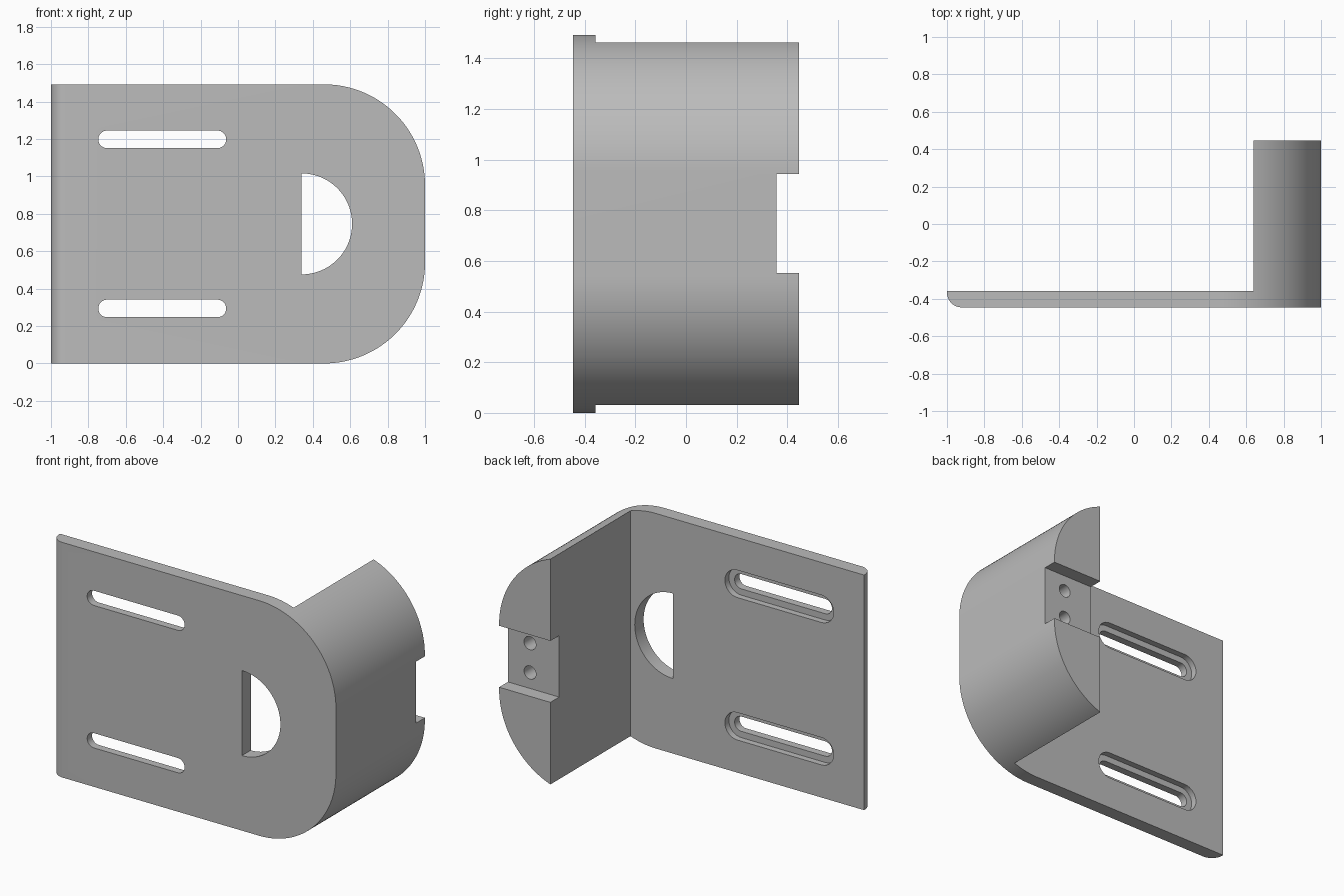
import bpy, bmesh
from math import sin, cos, pi
from mathutils import Vector

if "Cube" in bpy.data.objects:
    bpy.data.objects.remove(bpy.data.objects["Cube"], do_unlink=True)

FRONT, BACK, PLATE_BACK = -0.446, 0.446, -0.357
HEIGHT, MID = 1.492, 0.746
R = 0.54            # big corner radius
BLOCK_X = 0.64      # inner face of the block

grey = bpy.data.materials.new("grey metal")
grey.use_nodes = True
grey.diffuse_color = (0.5, 0.5, 0.5, 1)
grey.node_tree.nodes["Principled BSDF"].inputs["Base Color"].default_value = (0.5, 0.5, 0.5, 1)


def arc(cx, cy, r, start, end, n=32):
    angles = [start + (end - start) * i / n for i in range(n + 1)]
    return [(cx + r * cos(a), cy + r * sin(a)) for a in angles]


def prism(name, outline, place, low, high):
    """Extrude a 2D outline from low to high; place maps (u, v, depth) to xyz."""
    bm = bmesh.new()
    face = bm.faces.new([bm.verts.new(place(u, v, low)) for u, v in outline])
    moved = bmesh.ops.extrude_face_region(bm, geom=[face])["geom"]
    shift = Vector(place(0, 0, high)) - Vector(place(0, 0, low))
    bmesh.ops.translate(bm, vec=shift, verts=[g for g in moved if isinstance(g, bmesh.types.BMVert)])
    bmesh.ops.recalc_face_normals(bm, faces=bm.faces[:])
    mesh = bpy.data.meshes.new(name)
    bm.to_mesh(mesh)
    bm.free()
    mesh.materials.append(grey)
    obj = bpy.data.objects.new(name, mesh)
    bpy.context.collection.objects.link(obj)
    return obj


def along_y(u, v, d):
    return (u, d, v)


def along_z(u, v, d):
    return (u, v, d)


def combine(target, tool, operation):
    mod = target.modifiers.new(operation, 'BOOLEAN')
    mod.operation, mod.solver, mod.object = operation, 'EXACT', tool
    bpy.context.view_layer.objects.active = target
    bpy.ops.object.modifier_apply(modifier=mod.name)
    bpy.data.objects.remove(tool, do_unlink=True)


def slot(r):
    return arc(-0.11, 0, r, -pi / 2, pi / 2, 16) + arc(-0.7, 0, r, pi / 2, 3 * pi / 2, 16)


# L-shaped plan with a rounded front edge on the free end of the plate
plan = arc(-0.92, FRONT + 0.08, 0.08, pi, 3 * pi / 2, 16)
plan += [(1.2, FRONT), (1.2, BACK), (BLOCK_X, BACK), (BLOCK_X, PLATE_BACK), (-1, PLATE_BACK)]
bracket = prism("mounting_bracket", plan, along_z, -0.2, HEIGHT + 0.2)

# Front silhouette with two large rounded corners
front = [(-1.2, HEIGHT), (-1.2, 0)]
front += arc(1 - R, R, R, -pi / 2, 0, 48) + arc(1 - R, HEIGHT - R, R, 0, pi / 2, 48)
combine(bracket, prism("silhouette", front, along_y, -0.8, 0.8), 'INTERSECT')

# Half-round opening
combine(bracket, prism("half_round", arc(0.34, MID, 0.27, -pi / 2, pi / 2, 48), along_y, -0.6, -0.2), 'DIFFERENCE')

# Stepped slots, mirrored about the middle
for side in (-1, 1):
    z = MID + side * 0.452
    for r, start in ((0.047, -0.6), (0.087, -0.397)):
        outline = [(u, v + z) for u, v in slot(r)]
        combine(bracket, prism("slot", outline, along_y, start, -0.2), 'DIFFERENCE')

# Notch across the back of the block
notch = [(0.5, 0.552), (1.2, 0.552), (1.2, 0.942), (0.5, 0.942)]
combine(bracket, prism("notch", notch, along_y, 0.358, 0.6), 'DIFFERENCE')

# Two blind screw holes in the notch
for side in (-1, 1):
    hole = arc(0.845, MID + side * 0.093, 0.042, 0, 2 * pi, 32)[:-1]
    combine(bracket, prism("screw_hole", hole, along_y, 0.05, 0.5), 'DIFFERENCE')

bpy.ops.object.select_all(action='DESELECT')
bracket.select_set(True)
bpy.context.view_layer.objects.active = bracket
bpy.ops.object.shade_smooth_by_angle(angle=pi / 6)
